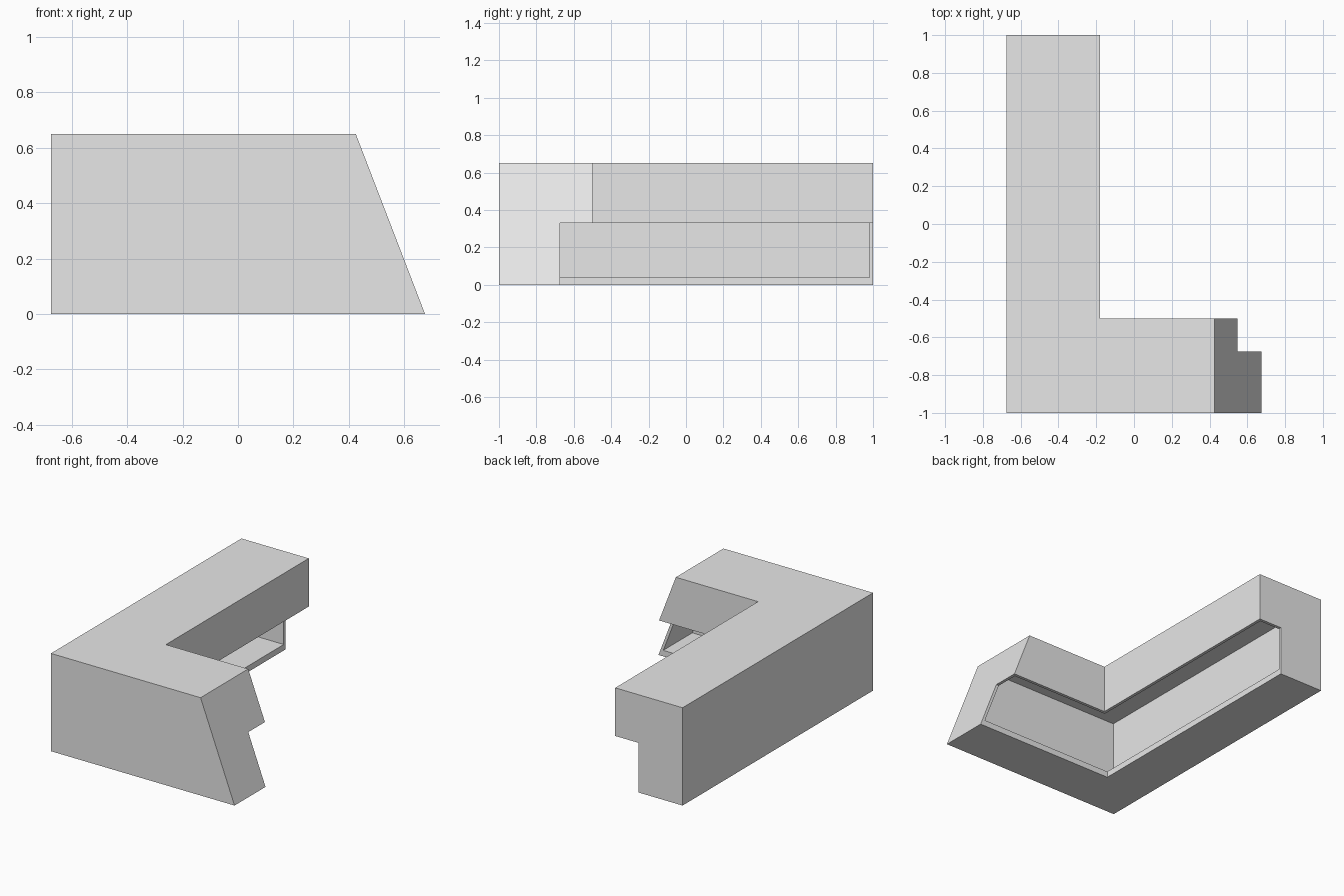
import bpy, bmesh
from mathutils import Vector

cube = bpy.data.objects.get("Cube")
if cube:
    bpy.data.objects.remove(cube, do_unlink=True)

WALL, FLOOR, HEIGHT = 0.02, 0.04, 0.65
LEFT, RIGHT, FRONT, BACK = -0.675, 0.675, -1.0, 1.0
INNER_X, INNER_Y = -0.18, -0.5
SLOPE = 0.25 / HEIGHT

grey = bpy.data.materials.new("light_grey")
grey.use_nodes = True
colour = (0.8, 0.8, 0.8, 1)
grey.diffuse_color = colour
grey.node_tree.nodes["Principled BSDF"].inputs["Base Color"].default_value = colour


def solid(name, outline, low, high, end_x=None):
    """Upright prism, optionally trimmed by the leaning end plane."""
    bm = bmesh.new()
    base = bm.faces.new([bm.verts.new((x, y, low)) for x, y in outline])
    top = bmesh.ops.extrude_face_region(bm, geom=[base])["geom"]
    bmesh.ops.translate(bm, vec=(0, 0, high - low),
                        verts=[v for v in top if isinstance(v, bmesh.types.BMVert)])
    if end_x is not None:
        cut = bmesh.ops.bisect_plane(
            bm, geom=bm.verts[:] + bm.edges[:] + bm.faces[:],
            plane_co=Vector((end_x, 0, 0)), plane_no=Vector((1, 0, SLOPE)),
            clear_outer=True)
        bmesh.ops.holes_fill(bm, edges=[e for e in bm.edges if e.is_boundary])
    bmesh.ops.recalc_face_normals(bm, faces=bm.faces)
    mesh = bpy.data.meshes.new(name)
    bm.to_mesh(mesh)
    bm.free()
    mesh.materials.append(grey)
    obj = bpy.data.objects.new(name, mesh)
    bpy.context.collection.objects.link(obj)
    return obj


def corner_outline(inset):
    """L-shaped plan, shrunk inward by the wall thickness."""
    l, f, b = LEFT + inset, FRONT + inset, BACK - inset
    ix, iy = INNER_X - inset, INNER_Y - inset
    return [(l, f), (1, f), (1, iy), (ix, iy), (ix, b), (l, b)]


# L-shaped counter with a leaning end
counter = solid("corner_counter", corner_outline(0), 0, HEIGHT, RIGHT)

# Hollow interior and the open space under the overhang
hollow = solid("hollow_cutter", corner_outline(WALL), FLOOR, HEIGHT - WALL, RIGHT - WALL)
knee = solid("knee_space_cutter",
             [(-0.35, -0.675), (1.2, -0.675), (1.2, 1.2), (-0.35, 1.2)], -0.1, 0.33)

for cutter in (hollow, knee):
    cutter.hide_render = True
    mod = counter.modifiers.new(cutter.name, "BOOLEAN")
    mod.operation, mod.solver, mod.object = "DIFFERENCE", "EXACT", cutter

# Bake the cuts and discard the cutters
bpy.context.view_layer.update()
baked = bpy.data.meshes.new_from_object(
    counter.evaluated_get(bpy.context.evaluated_depsgraph_get()))
counter.modifiers.clear()
counter.data = baked
for cutter in (hollow, knee):
    bpy.data.objects.remove(cutter, do_unlink=True)
